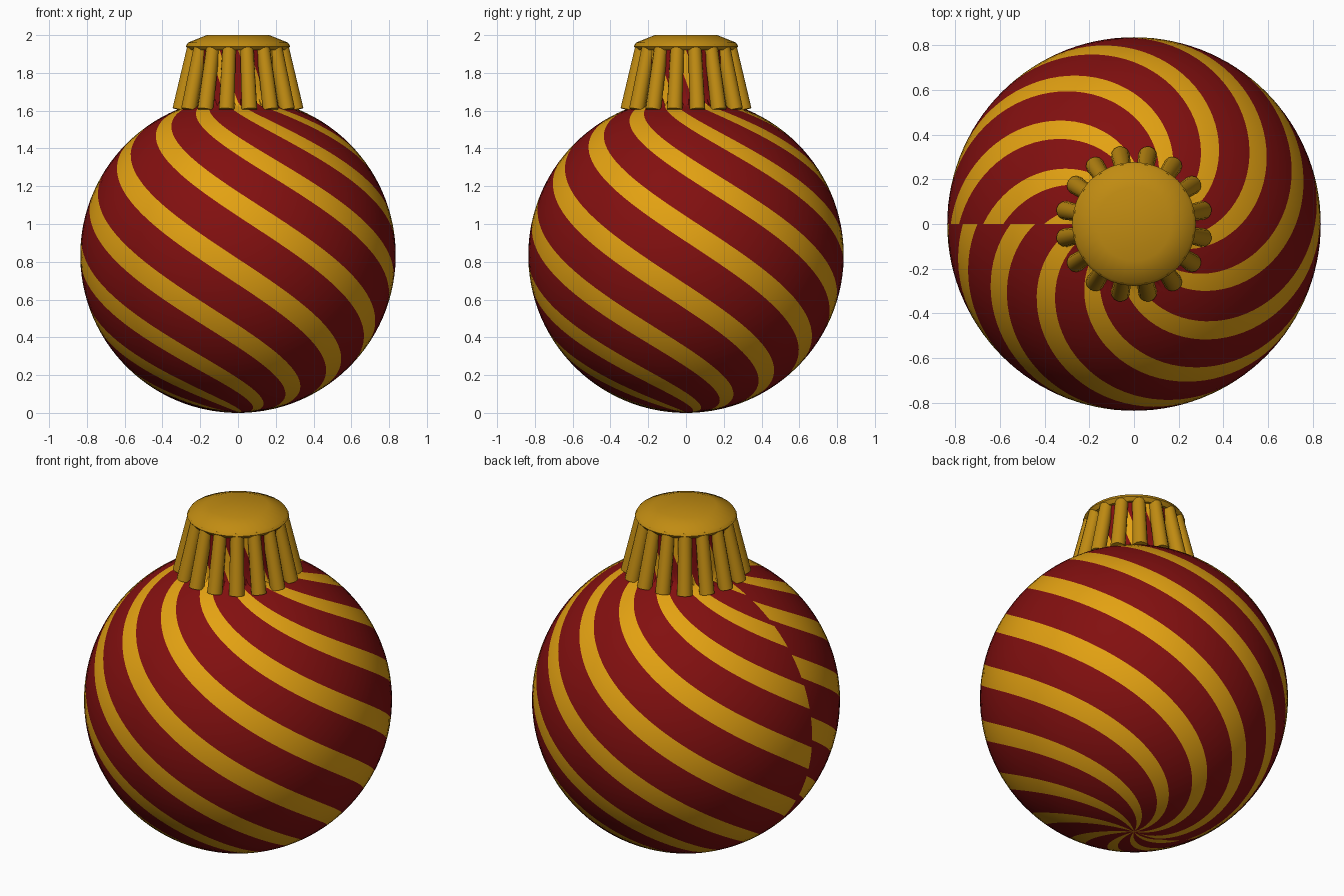
import bpy, bmesh, math
from mathutils import Vector, Matrix

if "Cube" in bpy.data.objects:
    bpy.data.objects.remove(bpy.data.objects["Cube"])

R = 0.835            # ball radius, also its centre height
PERIOD = 25.0        # stripe spacing in degrees of latitude
TURNS = 9.5          # stripes around the ball (leaves a seam at -x)
SLOPE = TURNS * PERIOD / 360
BANDS = 8            # strips per stripe period, three of them gold
COLS = 120
NECK = 17.0          # polar angle where the neck begins


def material(name, rgb):
    m = bpy.data.materials.new(name)
    m.diffuse_color = (*rgb, 1)
    m.use_nodes = True
    m.node_tree.nodes["Principled BSDF"].inputs["Base Color"].default_value = m.diffuse_color
    return m


red = material("deep red", (0.225, 0.005, 0.005))
gold = material("stripe gold", (0.77, 0.36, 0.006))
cap_gold = material("cap gold", (0.53, 0.26, 0.006))


def finish(bm, name, mats, angle=40):
    me = bpy.data.meshes.new(name)
    bm.to_mesh(me)
    bm.free()
    ob = bpy.data.objects.new(name, me)
    bpy.context.collection.objects.link(ob)
    for m in mats:
        me.materials.append(m)
    bpy.ops.object.select_all(action='DESELECT')
    ob.select_set(True)
    bpy.context.view_layer.objects.active = ob
    bpy.ops.object.shade_smooth_by_angle(angle=math.radians(angle))
    return ob


def ball_point(theta, phi):
    """Point on the ball; near the top the profile turns up into a neck."""
    a = math.radians(max(phi, NECK))
    r, z = R * math.sin(a), R + R * math.cos(a)
    if phi < NECK:
        z += (NECK - phi) / NECK * 0.30
    t = math.radians(theta)
    return (r * math.cos(t), r * math.sin(t), z)


# Ball with neck: mesh strips follow the slanted stripes
bm = bmesh.new()
for i in range(COLS):
    t0, t1 = (-180 + 360 * k / COLS for k in (i, i + 1))
    for j in range(-92, 72):
        corners = []
        for t, k in ((t0, j), (t0, j + 1), (t1, j + 1), (t1, j)):
            phi = 71 + SLOPE * (t + 90) + PERIOD * (k - 1.5) / BANDS
            corners.append((t, min(max(phi, 0.0), 180.0)))
        phis = [c[1] for c in corners]
        if max(phis) <= 0 or min(phis) >= 180:
            continue
        f = bm.faces.new([bm.verts.new(ball_point(*c)) for c in corners])
        f.material_index = 1 if j % BANDS < 3 else 0
bmesh.ops.remove_doubles(bm, verts=bm.verts, dist=1e-5)
finish(bm, "striped_ball", [red, gold])

# Cap lid: lathed shallow dome
bm = bmesh.new()
profile = [(0, 2.0), (0.165, 2.0), (0.265, 1.96), (0.277, 1.94), (0.26, 1.92), (0, 1.92)]
pts = [bm.verts.new((r, 0, z)) for r, z in profile]
edges = [bm.edges.new(p) for p in zip(pts, pts[1:])]
bmesh.ops.spin(bm, geom=pts + edges, cent=(0, 0, 0), axis=(0, 0, 1),
               angle=2 * math.pi, steps=32, use_duplicate=False)
bmesh.ops.remove_doubles(bm, verts=bm.verts, dist=1e-4)
bmesh.ops.recalc_face_normals(bm, faces=bm.faces)
finish(bm, "cap_lid", [cap_gold])

# Cap skirt: sixteen flared, tapered ribs
bm = bmesh.new()
for k in range(16):
    a = (k + 0.5) * math.pi / 8
    out = Vector((math.cos(a), math.sin(a), 0))
    top = out * 0.236 + Vector((0, 0, 1.945))
    low = out * 0.312 + Vector((0, 0, 1.605))
    axis = top - low
    rot = axis.to_track_quat('Z', 'Y').to_matrix().to_4x4()
    bmesh.ops.create_cone(bm, cap_ends=True, segments=12, radius1=0.042, radius2=0.036,
                          depth=axis.length,
                          matrix=Matrix.Translation((top + low) / 2) @ rot)
finish(bm, "cap_ribs", [cap_gold])
